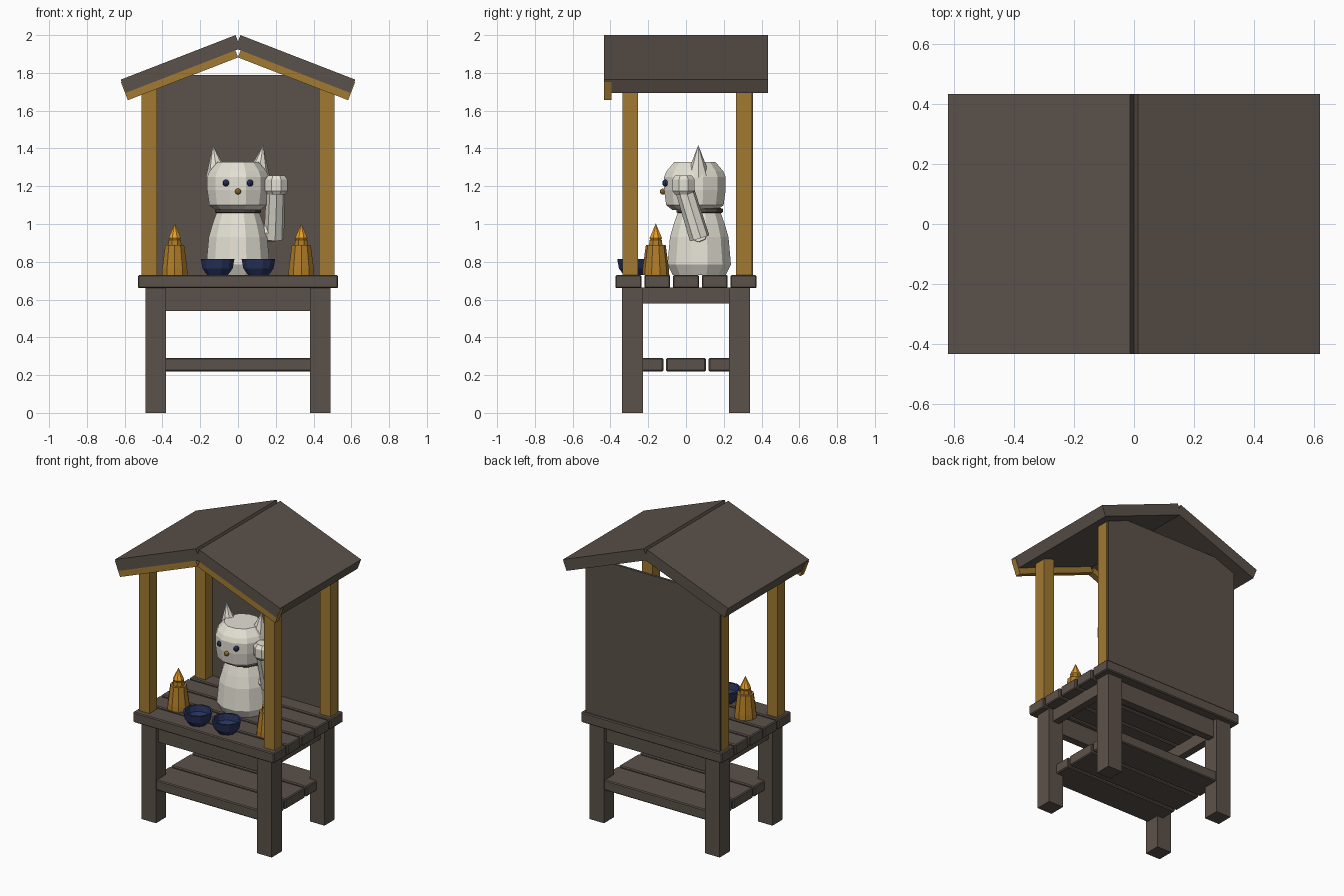
import bpy, bmesh, math
from mathutils import Vector

cube = bpy.data.objects.get("Cube")
if cube:
    bpy.data.objects.remove(cube, do_unlink=True)


def material(name, rgb):
    m = bpy.data.materials.new(name)
    m.use_nodes = True
    m.diffuse_color = (*rgb, 1)
    m.node_tree.nodes["Principled BSDF"].inputs["Base Color"].default_value = (*rgb, 1)
    return m


WOOD = material("dark wood", (0.105, 0.083, 0.068))
GOLD = material("golden wood", (0.36, 0.195, 0.032))
AMBER = material("amber glaze", (0.43, 0.20, 0.02))
FLAME = material("flame orange", (0.80, 0.34, 0.02))
CREAM = material("cream", (0.78, 0.75, 0.66))
BLUE = material("deep blue", (0.02, 0.032, 0.105))


def finish(name, bm, mat, bevel=0):
    bmesh.ops.recalc_face_normals(bm, faces=bm.faces)
    mesh = bpy.data.meshes.new(name)
    bm.to_mesh(mesh)
    bm.free()
    mesh.materials.append(mat)
    ob = bpy.data.objects.new(name, mesh)
    bpy.context.collection.objects.link(ob)
    if bevel:
        mod = ob.modifiers.new("soft edges", "BEVEL")
        mod.width = bevel
        mod.segments = 1
    return ob


def box(name, x, y, z, mat, bevel=0):
    """Box from (min, max) pairs on each axis."""
    bm = bmesh.new()
    bmesh.ops.create_cube(bm, size=1)
    for v in bm.verts:
        v.co = [lo + (c + 0.5) * (hi - lo) for c, (lo, hi) in zip(v.co, (x, y, z))]
    return finish(name, bm, mat, bevel)


def lathe(name, x, y, profile, mat, sides=12):
    """Faceted turned shape from (radius, z) points, with a flat side in front."""
    bm = bmesh.new()
    rings = []
    for r, z in profile:
        r /= math.cos(math.pi / sides)
        angles = [(i + 0.5) * math.tau / sides for i in range(sides)]
        rings.append([bm.verts.new((x + r * math.cos(a), y + r * math.sin(a), z)) for a in angles])
    for low, high in zip(rings, rings[1:]):
        for i in range(sides):
            j = (i + 1) % sides
            bm.faces.new((low[i], low[j], high[j], high[i]))
    bm.faces.new(rings[0])
    bm.faces.new(rings[-1])
    bmesh.ops.remove_doubles(bm, verts=bm.verts, dist=0.0005)
    return finish(name, bm, mat)


def limb(name, start, end, r1, r2, mat, sides=8):
    """Tapered cylinder or cone between two points."""
    start, end = Vector(start), Vector(end)
    axis = end - start
    bm = bmesh.new()
    bmesh.ops.create_cone(bm, cap_ends=True, segments=sides, radius1=r1, radius2=r2, depth=axis.length)
    turn = axis.to_track_quat("Z", "Y")
    for v in bm.verts:
        v.co = turn @ v.co + (start + end) / 2
    return finish(name, bm, mat)


def ball(name, center, r, mat):
    bm = bmesh.new()
    bmesh.ops.create_uvsphere(bm, u_segments=8, v_segments=6, radius=r)
    bmesh.ops.translate(bm, verts=bm.verts, vec=center)
    return finish(name, bm, mat)


def slope_plate(name, side, y, top, bottom, start, end, mat):
    """Plate parallel to the roof slope; offsets are measured from the ridge."""
    a = math.radians(21.2)
    along = Vector((math.cos(a), 0, -math.sin(a)))
    down = Vector((-math.sin(a), 0, -math.cos(a)))
    bm = bmesh.new()
    ends = []
    for yy in y:
        ring = []
        for s, d in ((start, top), (end, top), (end, bottom), (start, bottom)):
            p = Vector((0.013, yy, 2.0)) + along * s + down * d
            ring.append(bm.verts.new((p.x * side, p.y, p.z)))
        ends.append(ring)
        bm.faces.new(ring)
    for i in range(4):
        j = (i + 1) % 4
        bm.faces.new((ends[0][i], ends[0][j], ends[1][j], ends[1][i]))
    return finish(name, bm, mat)


def planks(name, count, half_x, half_y, z):
    gap = 0.015
    width = (2 * half_y - gap * (count - 1)) / count
    for i in range(count):
        y = -half_y + i * (width + gap)
        box(f"{name}_{i + 1}", (-half_x, half_x), (y, y + width), z, WOOD, 0.006)


def span(center, half):
    return (center - half, center + half)


# Table
planks("table_plank", 5, 0.53, 0.373, (0.66, 0.73))
planks("shelf_plank", 3, 0.43, 0.33, (0.22, 0.29))
for sx, xn in ((-1, "right"), (1, "left")):
    for sy, yn in ((-1, "front"), (1, "back")):
        box(f"{yn}_{xn}_leg", span(sx * 0.435, 0.055), span(sy * 0.283, 0.055), (0, 0.665), WOOD)
        box(f"{yn}_{xn}_post", span(sx * 0.47, 0.04), span(sy * 0.3 + 0.005, 0.04), (0.73, 1.75), GOLD)
    box(f"{xn}_apron", span(sx * 0.435, 0.025), (-0.25, 0.25), (0.58, 0.665), WOOD)
for sy, yn in ((-1, "front"), (1, "back")):
    box(f"{yn}_apron", (-0.4, 0.4), span(sy * 0.285, 0.025), (0.54, 0.665), WOOD)

# Back wall and roof
box("back_panel", (-0.505, 0.505), (0.34, 0.356), (0.73, 1.79), WOOD)
for s, n in ((-1, "right"), (1, "left")):
    slope_plate(f"{n}_roof", s, (-0.435, 0.435), 0, 0.075, 0, 0.652, WOOD)
    slope_plate(f"{n}_gable_board", s, (-0.434, -0.395), 0.012, 0.115, 0.03, 0.656, GOLD)

# Cat figure
lathe("cat_body", 0, 0.07, [(0.14, 0.73), (0.168, 0.785), (0.155, 0.93), (0.135, 1.0), (0.11, 1.07)], CREAM)
lathe("cat_collar", 0, 0.072, [(0.115, 1.058), (0.123, 1.063), (0.123, 1.08), (0.11, 1.085)], WOOD)
lathe("cat_head", 0, 0.047,
      [(0.12, 1.075), (0.152, 1.1), (0.163, 1.18), (0.163, 1.25), (0.15, 1.28), (0.11, 1.327)], CREAM)
for s, n in ((-1, "right"), (1, "left")):
    limb(f"cat_{n}_ear", (s * 0.108, 0.065, 1.255), (s * 0.133, 0.065, 1.418), 0.063, 0, CREAM)
    ball(f"cat_{n}_eye", (s * 0.063, -0.108, 1.217), 0.018, BLUE)
ball("cat_nose", (0, -0.123, 1.172), 0.016, AMBER)
limb("cat_upper_arm", (0.09, 0.07, 0.95), (0.19, 0.065, 0.955), 0.05, 0.05, CREAM)
limb("cat_forearm", (0.19, 0.072, 0.925), (0.2, -0.01, 1.19), 0.054, 0.05, CREAM)
lathe("cat_paw", 0.203, -0.013, [(0.045, 1.155), (0.059, 1.175), (0.059, 1.235), (0.043, 1.258)], CREAM, 8)

# Bowls and oil lamps
for s, n in ((-1, "right"), (1, "left")):
    lathe(f"{n}_bowl", s * 0.108, -0.275,
          [(0.055, 0.73), (0.08, 0.765), (0.089, 0.815), (0.077, 0.815), (0.068, 0.775), (0.04, 0.755)], BLUE)
    lathe(f"{n}_lamp", s * 0.335, -0.16, [(0.068, 0.73), (0.066, 0.765), (0.05, 0.888)], AMBER, 10)
    lathe(f"{n}_lamp_neck", s * 0.335, -0.16, [(0.036, 0.885), (0.032, 0.915)], AMBER, 8)
    lathe(f"{n}_flame", s * 0.335, -0.16, [(0.02, 0.9), (0.033, 0.925), (0, 1.003)], FLAME, 8)
